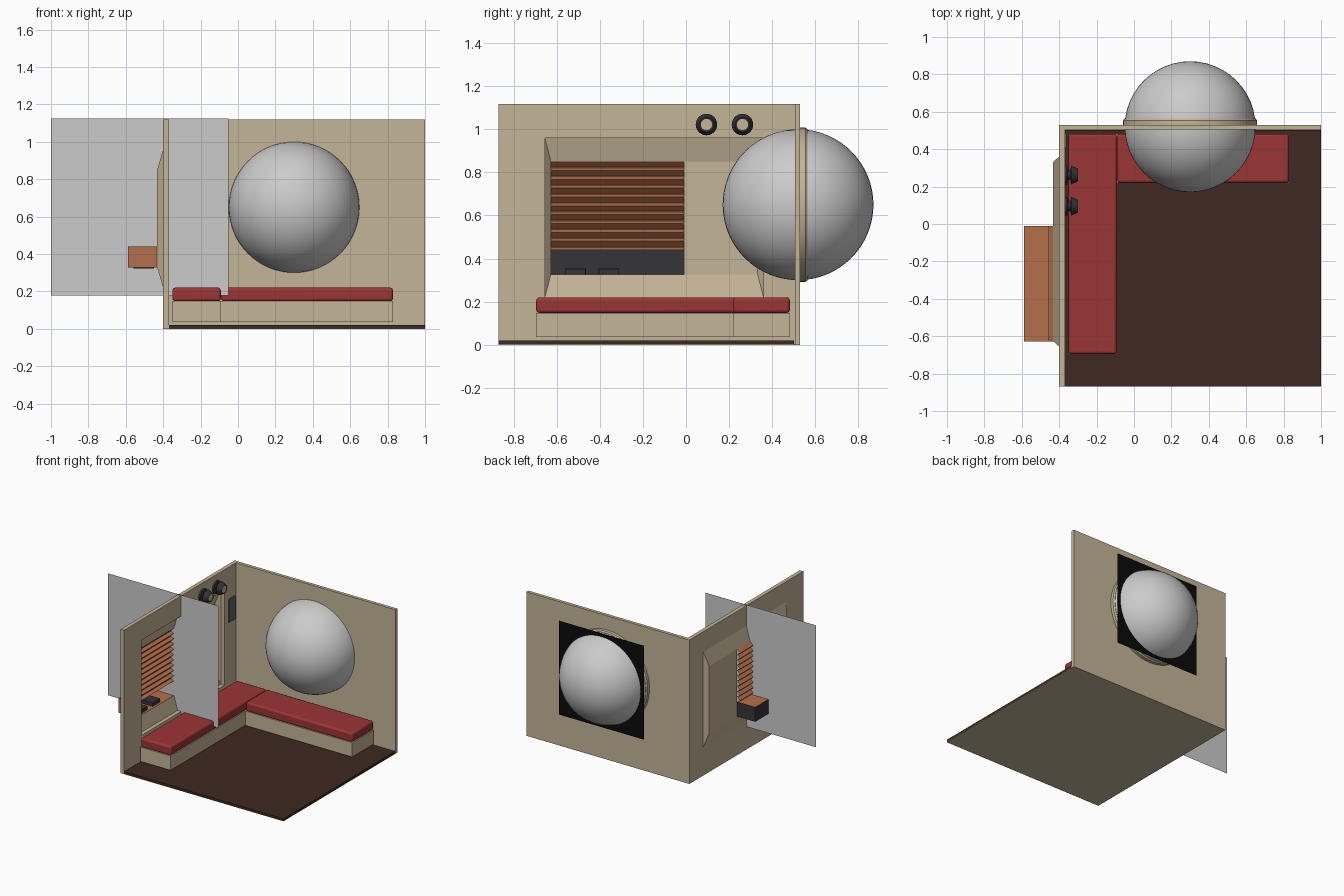
import bpy, bmesh, math
from mathutils import Vector

if "Cube" in bpy.data.objects:
    bpy.data.objects.remove(bpy.data.objects["Cube"])


def material(name, r, g, b):
    m = bpy.data.materials.new(name)
    m.diffuse_color = (r, g, b, 1)
    m.use_nodes = True
    m.node_tree.nodes["Principled BSDF"].inputs["Base Color"].default_value = m.diffuse_color
    return m


BEIGE = material("beige", 0.55, 0.46, 0.31)
BROWN = material("dark_brown", 0.05, 0.022, 0.015)
RED = material("red", 0.33, 0.035, 0.035)
WOOD = material("wood", 0.46, 0.16, 0.07)
DARK = material("charcoal", 0.035, 0.035, 0.04)
BLACK = material("black", 0.003, 0.003, 0.003)
PANEL = material("panel_grey", 0.12, 0.12, 0.12)


def mesh(name, verts, faces, mat=None):
    me = bpy.data.meshes.new(name)
    me.from_pydata(verts, [], faces)
    me.update()
    ob = bpy.data.objects.new(name, me)
    bpy.context.collection.objects.link(ob)
    if mat:
        me.materials.append(mat)
    return ob


def box(name, x, y, z, mat=None, bevel=0):
    v = [(a, b, c) for a in x for b in y for c in z]
    f = [(0, 1, 3, 2), (4, 6, 7, 5), (0, 4, 5, 1), (2, 3, 7, 6), (0, 2, 6, 4), (1, 5, 7, 3)]
    ob = mesh(name, v, f, mat)
    if bevel:
        b = ob.modifiers.new("bevel", 'BEVEL')
        b.width, b.segments = bevel, 3
    return ob


def lathe(name, profile, centre, axis, mat=None, sides=32, closed=False):
    """Revolve (radius, distance) points around the x or y axis."""
    n, v, f = len(profile), [], []
    for i in range(sides):
        a = 2 * math.pi * i / sides
        for r, d in profile:
            p, q = r * math.cos(a), r * math.sin(a)
            v.append(Vector(centre) + (Vector((d, p, q)) if axis == 'x' else Vector((q, d, p))))
    for i in range(sides):
        j = (i + 1) % sides
        for k in range(n if closed else n - 1):
            l = (k + 1) % n
            f.append((i * n + k, i * n + l, j * n + l, j * n + k))
    ob = mesh(name, v, f, mat)
    bm = bmesh.new()
    bm.from_mesh(ob.data)
    bmesh.ops.remove_doubles(bm, verts=bm.verts, dist=1e-5)
    bmesh.ops.recalc_face_normals(bm, faces=bm.faces)
    bm.to_mesh(ob.data)
    bm.free()
    smooth(ob)
    return ob


def smooth(ob):
    bpy.ops.object.select_all(action='DESELECT')
    ob.select_set(True)
    bpy.context.view_layer.objects.active = ob
    bpy.ops.object.shade_smooth_by_angle(angle=math.radians(35))


def cut(ob, cutter):
    m = ob.modifiers.new("opening", 'BOOLEAN')
    m.object, m.operation, m.solver = cutter, 'DIFFERENCE', 'EXACT'
    cutter.hide_render = True
    cutter.display_type = 'WIRE'
    cutter.hide_set(True)


# Floor and the two walls
box("floor_underside", (-0.40, 1), (-0.87, 0.53), (0, 0.003), BEIGE)
box("floor", (-0.37, 1), (-0.87, 0.502), (0.003, 0.02), BROWN)
left_wall = box("left_wall", (-0.40, -0.37), (-0.87, 0.505), (0.003, 1.118), BEIGE)
back_wall = box("back_wall", (-0.40, 1), (0.505, 0.53), (0.003, 1.118), BEIGE)

# Rectangular opening in the left wall with a tapered surround outside
oy, oz = (-0.655, 0.36), (0.22, 0.96)
iy, iz = (-0.627, 0.332), (0.327, 0.85)
cut(left_wall, box("galley_opening_cutter", (-0.5, -0.3), oy, oz))
ring = lambda x, y, z: [(x, y[0], z[0]), (x, y[1], z[0]), (x, y[1], z[1]), (x, y[0], z[1])]
mesh("galley_surround", ring(-0.40, oy, oz) + ring(-0.432, iy, iz),
     [(i, (i + 1) % 4, (i + 1) % 4 + 4, i + 4) for i in range(4)], BEIGE)
split = -0.01
mesh("galley_back_panel", ring(-0.432, (split, iy[1]), iz), [(0, 1, 2, 3)], BEIGE)

# Slatted shutter: a sawtooth sheet
zs, count = 0.44, 10
step = (iz[1] - zs) / count
prof = []
for i in range(count):
    prof += [(-0.432, zs + i * step), (-0.458, zs + i * step + step * 0.3),
             (-0.458, zs + i * step + step * 0.4)]
prof.append((-0.432, iz[1]))
mesh("slatted_shutter", [(x, y, z) for y in (iy[0], split) for x, z in prof],
     [(i, i + 1, i + 1 + len(prof), i + len(prof)) for i in range(len(prof) - 1)], WOOD)

# Open counter niche behind the shutter
nx, nz = (-0.588, -0.432), (0.327, zs)
niche = box("counter_niche", nx, (iy[0], split), nz, WOOD)
niche.data.materials.append(DARK)
niche.data.polygons[0].material_index = 1
niche.data.polygons[3].material_index = 1
bm = bmesh.new()
bm.from_mesh(niche.data)
bm.faces.ensure_lookup_table()
bmesh.ops.delete(bm, geom=[bm.faces[1]], context='FACES')
bm.to_mesh(niche.data)
bm.free()
for i, y in enumerate((-0.56, -0.405)):
    box(f"counter_hob_{i + 1}", (-0.56, -0.45), (y, y + 0.095), (0.322, 0.354), DARK, 0.003)

# L-shaped bench: bases and rounded cushions
for side, x, y in (("left", (-0.35, -0.092), (-0.695, 0.482)),
                   ("back", (-0.09, 0.828), (0.22, 0.482))):
    box(side + "_bench_base", x, y, (0.037, 0.148), BEIGE)
    smooth(box(side + "_bench_cushion", x, y, (0.148, 0.22), RED, 0.014))

# Round window: hole, rim, globe and dark backing sheet
cx, cy, cz = 0.30, 0.52, 0.65
cut(back_wall, lathe("round_window_cutter", [(0, -0.1), (0.349, -0.1), (0.349, 0.1), (0, 0.1)],
                     (cx, cy, cz), 'y', sides=64))
lathe("round_window_rim", [(0.347, 0.01), (0.358, 0.01), (0.358, 0.034), (0.35, 0.044), (0.34, 0.044)],
      (cx, cy, cz), 'y', BEIGE, 64, True)
bpy.ops.mesh.primitive_uv_sphere_add(segments=48, ring_count=32, radius=0.35, location=(cx, cy, cz))
globe = bpy.context.object
globe.name = "window_globe"
smooth(globe)
h = 0.365
mesh("window_backing", [(cx + a * h, 0.61, cz + b * h) for a, b in ((-1, -1), (-1, 1), (1, 1), (1, -1))],
     [(0, 1, 2, 3)], BLACK)

# Wall lamps: mounting disc, neck and flared head with a pale lens
for i, y in enumerate((0.095, 0.262)):
    c = (-0.37, y, 1.022)
    lathe(f"wall_lamp_{i + 1}", [(0, 0), (0.05, 0), (0.05, 0.012), (0.025, 0.016), (0.025, 0.03),
                                 (0.05, 0.034), (0.034, 0.07), (0.03, 0.068), (0, 0.06)],
          c, 'x', DARK, 24)
    lathe(f"wall_lamp_lens_{i + 1}", [(0, 0.067), (0.031, 0.067)], c, 'x', BEIGE, 24)

# Control panel near the corner
box("control_panel", (-0.37, -0.362), (0.41, 0.485), (0.69, 0.87), PANEL)

# Thin upright sheet crossing the left wall
mesh("upright_sheet", [(-1, -0.17, 0.178), (-0.05, -0.17, 0.178), (-0.05, -0.17, 1.125), (-1, -0.17, 1.125)],
     [(0, 1, 2, 3)])
